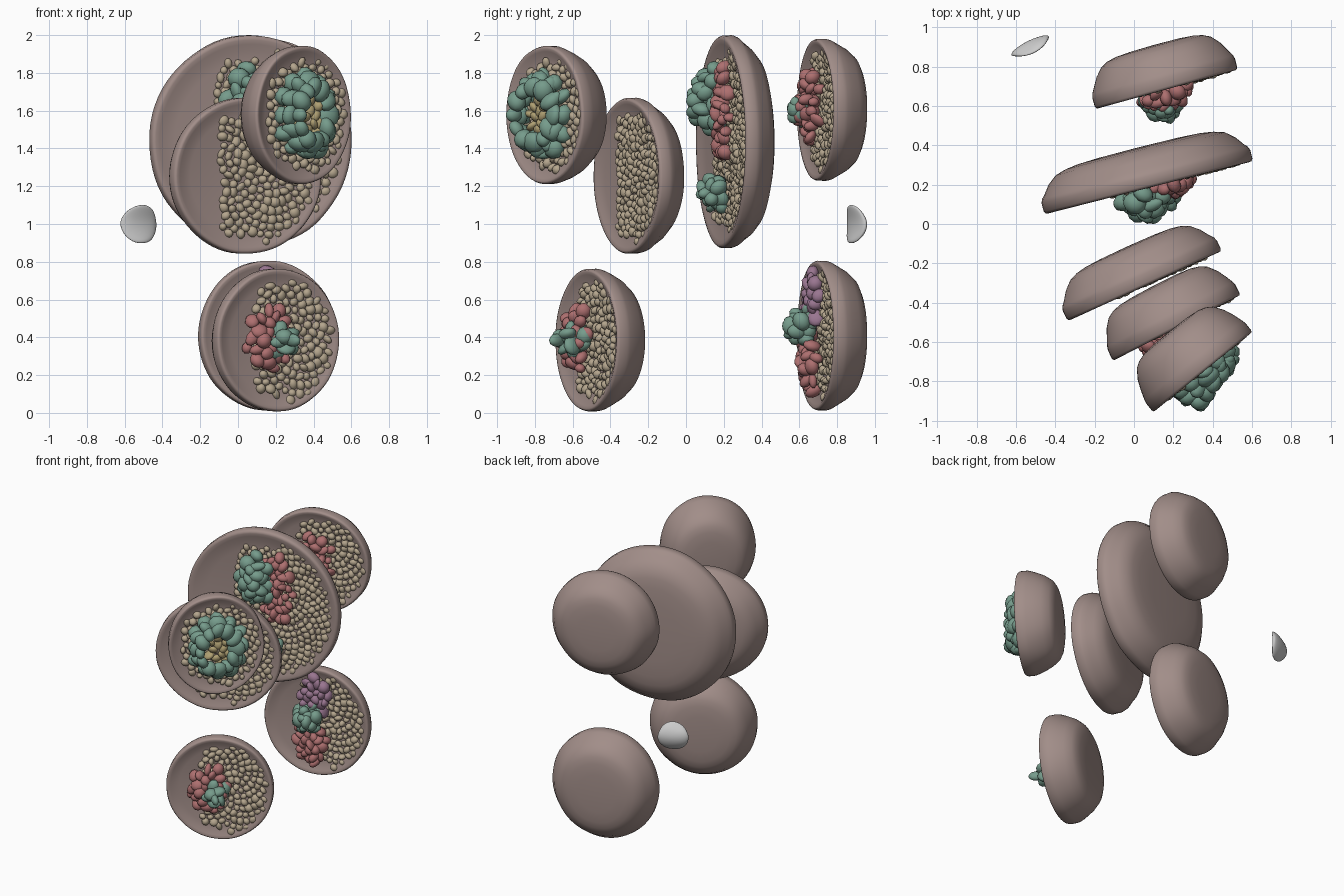
import bpy, bmesh, math, random
from mathutils import Matrix, Vector, noise

if "Cube" in bpy.data.objects:
    bpy.data.objects.remove(bpy.data.objects["Cube"])

random.seed(7)


def material(name, rgb):
    m = bpy.data.materials.new(name)
    m.diffuse_color = (*rgb, 1)
    m.use_nodes = True
    m.node_tree.nodes["Principled BSDF"].inputs["Base Color"].default_value = m.diffuse_color
    return m


MATS = {
    "clay": material("clay", (0.36, 0.27, 0.25)),
    "rice": material("rice", (0.46, 0.38, 0.27)),
    "green": material("green", (0.18, 0.33, 0.26)),
    "red": material("red", (0.42, 0.16, 0.16)),
    "purple": material("purple", (0.32, 0.18, 0.28)),
    "yellow": material("yellow", (0.43, 0.35, 0.17)),
}


def finish(bm, name, mat, matrix):
    bmesh.ops.recalc_face_normals(bm, faces=bm.faces)
    for f in bm.faces:
        f.smooth = True
    me = bpy.data.meshes.new(name)
    bm.to_mesh(me)
    bm.free()
    ob = bpy.data.objects.new(name, me)
    ob.matrix_world = matrix
    if mat:
        me.materials.append(MATS[mat])
    bpy.context.collection.objects.link(ob)
    return ob


def lathe(profile, rx, ry, seed, steps=72):
    """Spin (radius fraction, height) points around local z with a slight hand-made wobble."""
    bm = bmesh.new()
    rings = []
    for r, z in profile:
        if r == 0:
            rings.append([bm.verts.new((0, 0, z))])
            continue
        ring = []
        for i in range(steps):
            a = 2 * math.pi * i / steps
            c, s = math.cos(a), math.sin(a)
            w = 1 + 0.012 * noise.noise(Vector((c * 2 + seed, s * 2, z * 6)))
            ring.append(bm.verts.new((rx * r * w * c, ry * r * w * s, z)))
        rings.append(ring)
    for p, q in zip(rings, rings[1:]):
        for i in range(steps):
            j = (i + 1) % steps
            f = [p[i % len(p)], p[j % len(p)], q[j % len(q)], q[i % len(q)]]
            bm.faces.new(list(dict.fromkeys(f)))
    return bm


def blob(bm, pos, size, stretch=0.3, sub=2):
    s = [size * random.uniform(1 - stretch, 1 + stretch) for _ in range(3)]
    rot = Matrix.Rotation(random.uniform(0, 6.3), 4, Vector((random.random(), random.random(), 1)).normalized())
    bmesh.ops.create_icosphere(bm, subdivisions=sub, radius=1,
                               matrix=Matrix.Translation(pos) @ rot @ Matrix.Diagonal((*s, 1)))


def heap(name, mat, matrix, u, v, su, sv, h, size, count):
    """Mound of rounded chunks piled over an elliptical patch of the rice."""
    bm = bmesh.new()
    for i in range(count):
        r = math.sqrt((i + 0.3) / count)
        a = i * 2.4
        top = (h - size) * (1 - r * r) ** 0.6
        top *= random.uniform(0.7, 1)
        blob(bm, (u + (su - size * 0.5) * r * math.cos(a), v + (sv - size * 0.5) * r * math.sin(a), top), size, 0.4)
        if top > size * 1.4:
            blob(bm, (u + su * 0.7 * r * math.cos(a), v + sv * 0.7 * r * math.sin(a), top * 0.4), size * 1.1)
    finish(bm, name, mat, matrix)


# name: rim centre, turn in degrees, radius across, radius up, depth, toppings
# topping: colour, u, v, half width, half height, rise, chunk size, count
BOWLS = {
    "large_bowl": ((0.075, 0.184, 1.435), 14.3, 0.547, 0.562, 0.212, [
        ("green", -0.03, 0.22, 0.14, 0.19, 0.2, 0.045, 20),
        ("red", 0.11, 0.15, 0.13, 0.28, 0.095, 0.036, 36),
        ("green", 0.06, -0.27, 0.10, 0.11, 0.165, 0.045, 11)]),
    "upper_back_bowl": ((0.166, 0.684, 1.605), 15.5, 0.375, 0.375, 0.235, [
        ("red", -0.01, 0.02, 0.15, 0.21, 0.115, 0.034, 30),
        ("green", -0.04, 0.0, 0.08, 0.09, 0.18, 0.036, 10)]),
    "lower_back_bowl": ((0.166, 0.684, 0.41), 15.5, 0.375, 0.396, 0.235, [
        ("purple", -0.01, 0.19, 0.12, 0.17, 0.075, 0.036, 22),
        ("green", -0.04, 0.05, 0.11, 0.11, 0.195, 0.042, 13),
        ("red", -0.03, -0.14, 0.13, 0.18, 0.105, 0.036, 24)]),
    "lower_front_bowl": ((0.217, -0.528, 0.385), 27.3, 0.365, 0.377, 0.245, [
        ("red", -0.07, 0.01, 0.15, 0.19, 0.12, 0.037, 26),
        ("green", -0.02, 0.0, 0.08, 0.09, 0.225, 0.042, 9)]),
    "middle_front_bowl": ((0.055, -0.315, 1.255), 24.5, 0.43, 0.412, 0.22, []),
    "upper_front_bowl": ((0.35, -0.752, 1.577), 39, 0.325, 0.366, 0.268, [
        ("yellow", 0.03, 0.0, 0.14, 0.16, 0.08, 0.032, 20)]),
}

for k, (name, (centre, turn, rx, ry, d, toppings)) in enumerate(BOWLS.items()):
    M = (Matrix.Translation(centre) @ Matrix.Rotation(math.radians(turn), 4, 'Z')
         @ Matrix.Rotation(math.pi / 2, 4, 'X'))
    # full-bellied shell with a broad lip, filled level with sauce
    full = 0.04 if rx > 0.5 else 0
    profile = [(0, -d), (0.35 + full, -0.99 * d), (0.55 + full, -0.965 * d), (0.67 + full, -0.92 * d),
               (0.77 + full, -0.84 * d), (0.87 + full * 0.6, -0.66 * d), (0.94 + full * 0.3, -0.46 * d),
               (0.985, -0.078), (1.0, -0.058), (1.0, -0.014), (0.985, -0.002), (0.96, 0),
               (0.92, -0.006), (0.86, -0.014), (0.76, -0.024), (0, -0.024)]
    finish(lathe(profile, rx, ry, k * 5), name, "clay", M)

    # rice bed: grains packed over the right-hand side
    bm = bmesh.new()
    left = -0.35 if rx > 0.33 else -0.7
    count = int(1300 * rx * ry)
    for i in range(count):
        r, a = 0.9 * math.sqrt((i + 0.5) / count), i * 2.39996
        x = r * math.cos(a)
        if x > left and (r < 0.78 or x > 0.2):
            blob(bm, (rx * x, ry * r * math.sin(a), -0.024 + random.uniform(-0.005, 0.005)), 0.025, 0.3)
    finish(bm, name + "_rice", "rice", M)

    for n, (col, *args) in enumerate(toppings):
        heap(f"{name}_{col}_topping_{n}", col, M, *args)

    # ring of leafy pieces in the upper front bowl
    if name == "upper_front_bowl":
        bm = bmesh.new()
        for i in range(12):
            a = i * math.pi / 6
            u, v = 0.165 * math.cos(a), 0.195 * math.sin(a)
            rise = 0.075 - 0.2 * u
            for t in (0.0, 0.5, 1.0):
                s = 1 - 0.25 * t
                blob(bm, (u * s + 0.005, v * s, rise * t), 0.05, 0.35)
        finish(bm, "leaf_ring", "green", M)

# small grey pebble floating at the back, bent like a shallow dish
bm = bmesh.new()
bmesh.ops.create_icosphere(bm, subdivisions=4, radius=1)
for v in bm.verts:
    x, y, z = v.co
    bump = 1 + 0.06 * noise.noise(v.co * 1.3)
    v.co = (0.106 * x * bump, 0.1 * y * bump, 0.027 * z + 0.036 * y * y - 0.012)
finish(bm, "pebble", None, Matrix.Translation((-0.52, 0.895, 0.998)) @ Matrix.Rotation(math.radians(26), 4, 'Z')
       @ Matrix.Rotation(math.pi / 2, 4, 'X'))
